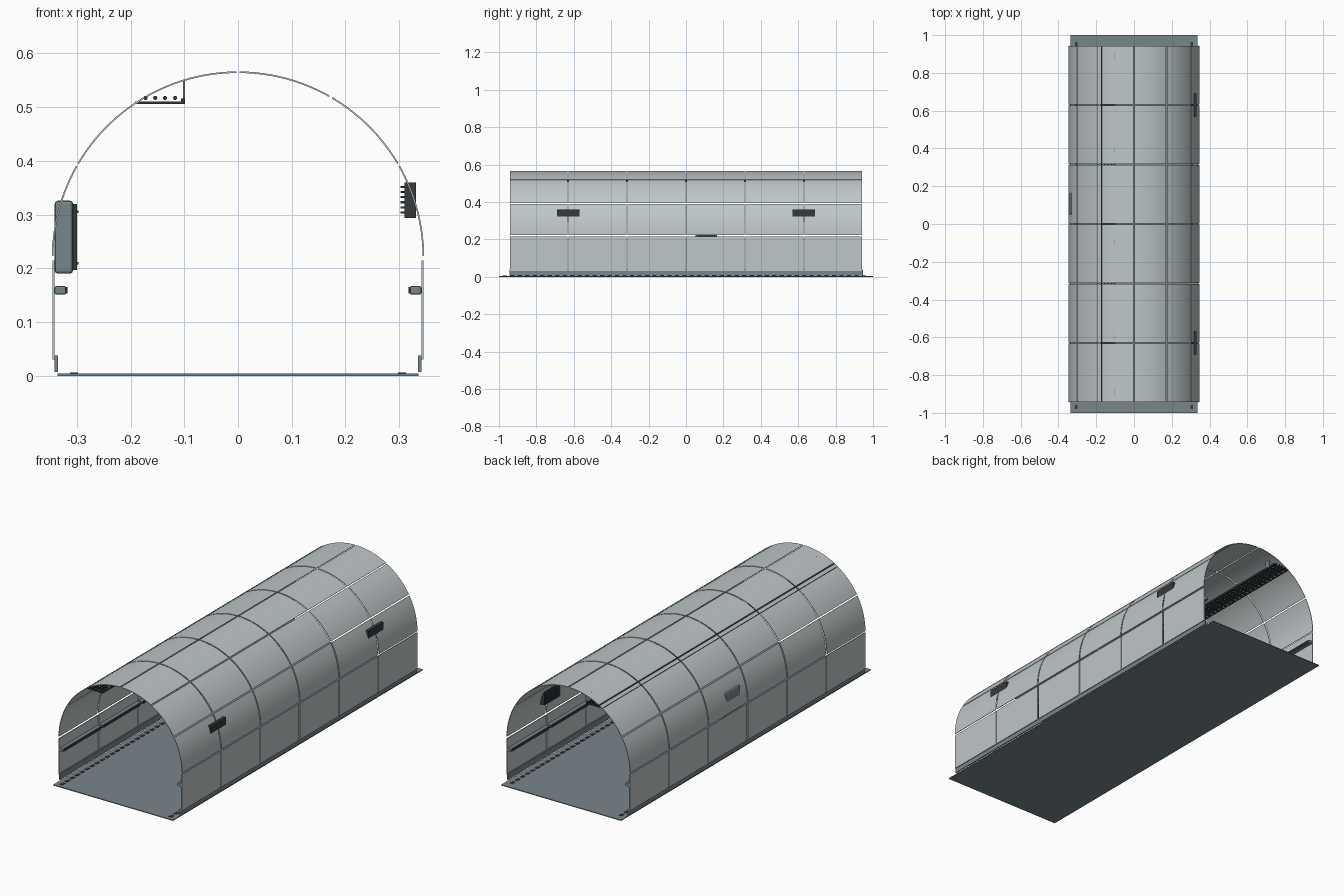
import bpy, bmesh, math

if "Cube" in bpy.data.objects:
    bpy.data.objects.remove(bpy.data.objects["Cube"])


def material(name, rgb):
    m = bpy.data.materials.new(name)
    m.diffuse_color = (*rgb, 1)
    m.use_nodes = True
    m.node_tree.nodes["Principled BSDF"].inputs["Base Color"].default_value = m.diffuse_color
    return m


PANEL = material("pale_grey_panel", (0.52, 0.57, 0.58))
STEEL = material("blue_grey_steel", (0.19, 0.24, 0.26))
DARK = material("dark_fittings", (0.035, 0.042, 0.047))


def finish(name, bm, mat):
    bmesh.ops.recalc_face_normals(bm, faces=bm.faces)
    me = bpy.data.meshes.new(name)
    bm.to_mesh(me)
    bm.free()
    me.materials.append(mat)
    ob = bpy.data.objects.new(name, me)
    bpy.context.collection.objects.link(ob)
    return ob


def add_box(bm, x0, x1, y0, y1, z0, z1):
    vs = bmesh.ops.create_cube(bm, size=1)["verts"]
    for v in vs:
        v.co.x = x0 if v.co.x < 0 else x1
        v.co.y = y0 if v.co.y < 0 else y1
        v.co.z = z0 if v.co.z < 0 else z1


def boxes(name, mat, items, bevel=0):
    bm = bmesh.new()
    for b in items:
        add_box(bm, *b)
    ob = finish(name, bm, mat)
    if bevel:
        m = ob.modifiers.new("bevel", "BEVEL")
        m.width, m.segments = bevel, 2
    return ob


def side(s, x0, x1):
    return tuple(sorted((s * x0, s * x1)))


R, T, CZ = 0.3465, 0.003, 0.22
BAY, GAP = 0.315, 0.006
bays = [(-0.945 + i * BAY + GAP / 2, -0.945 + (i + 1) * BAY - GAP / 2) for i in range(6)]

# Curved roof panels: six strips around the arch, six bays along it
bm = bmesh.new()
N = 8
for k in range(6):
    da = GAP / 2 / R
    a0 = math.radians(30 * k) + da
    a1 = math.radians(30 * (k + 1)) - da
    for y0, y1 in bays:
        rings = []
        for i in range(N + 1):
            a = a0 + (a1 - a0) * i / N
            rings.append([bm.verts.new((r * math.cos(a), y, CZ + r * math.sin(a)))
                          for r, y in ((R, y0), (R, y1), (R - T, y1), (R - T, y0))])
        for p, q in zip(rings, rings[1:]):
            for j in range(4):
                bm.faces.new((p[j], p[(j + 1) % 4], q[(j + 1) % 4], q[j]))
        bm.faces.new(rings[0])
        bm.faces.new(rings[-1])
roof = finish("roof_panels", bm, PANEL)
bpy.context.view_layer.objects.active = roof
roof.select_set(True)
bpy.ops.object.shade_smooth_by_angle(angle=math.radians(30))

# Floor slab
boxes("floor", STEEL, [(-0.336, 0.336, -1, 1, 0, 0.004)])

for s, label in ((-1, "left"), (1, "right")):
    # Lower wall panels and the skirting behind them
    boxes(label + "_wall_panels", PANEL,
          [(*side(s, 0.341, 0.345), y0, y1, 0.03, 0.215) for y0, y1 in bays])
    boxes(label + "_skirting", STEEL, [(*side(s, 0.335, 0.341), -0.945, 0.945, 0.007, 0.038)])
    # Wall light rail with dark lenses
    boxes(label + "_light_rail", STEEL,
          [(*side(s, 0.320, 0.341), y0, y1, 0.151, 0.167) for y0, y1 in bays], 0.003)
    boxes(label + "_light_lenses", DARK,
          [(*side(s, 0.317, 0.320), y0 + 0.008, y1 - 0.008, 0.153, 0.165) for y0, y1 in bays])
    # Row of small plates along the floor edge
    boxes(label + "_floor_plates", DARK,
          [(*side(s, 0.298, 0.313), -0.98 + i * 0.04, -0.957 + i * 0.04, 0.004, 0.006)
           for i in range(49)])

# Wall vents with inward fins
for y, label in ((-0.63, "front"), (0.63, "back")):
    parts = [(0.310, 0.331, y - 0.06, y + 0.06, 0.294, 0.36)]
    parts += [(0.302, 0.311, y - 0.056, y + 0.056, z, z + 0.004)
              for z in (0.302 + i * 0.0095 for i in range(6))]
    boxes(label + "_vent", DARK, parts)

# Control cabinet with a dark front panel and two small latches
boxes("control_cabinet", STEEL, [(-0.341, -0.307, 0.05, 0.165, 0.19, 0.326)], 0.006)
boxes("cabinet_front_panel", DARK, [(-0.307, -0.300, 0.056, 0.159, 0.197, 0.32)])
boxes("cabinet_latches", DARK,
      [(-0.300, -0.297, 0.064, 0.070, z, z + 0.005) for z in (0.207, 0.303)])

# Ladder-like cable tray under the roof
tray = [(-0.192, -0.186, -0.94, 0.94, 0.506, 0.510),
        (-0.106, -0.099, -0.94, 0.94, 0.506, 0.516)]
tray += [(-0.188, -0.104, -0.94 + i * 0.03, -0.922 + i * 0.03, 0.506, 0.510) for i in range(63)]
boxes("cable_tray", DARK, tray)
boxes("tray_hangers", STEEL,
      [(-0.102, -0.099, y - 0.012, y + 0.012, 0.508, 0.551) for y in (-0.89, -0.6, -0.1, 0.39, 0.89)])

# Four cables lying in the tray
bm = bmesh.new()
for x in (-0.172, -0.154, -0.136, -0.117):
    ends = []
    for y in (-0.94, 0.94):
        ends.append([bm.verts.new((x + 0.004 * math.cos(i * math.pi / 4), y,
                                   0.517 + 0.004 * math.sin(i * math.pi / 4))) for i in range(8)])
    a, b = ends
    for i in range(8):
        bm.faces.new((a[i], a[(i + 1) % 8], b[(i + 1) % 8], b[i]))
    bm.faces.new(a)
    bm.faces.new(b)
finish("cables", bm, DARK)
